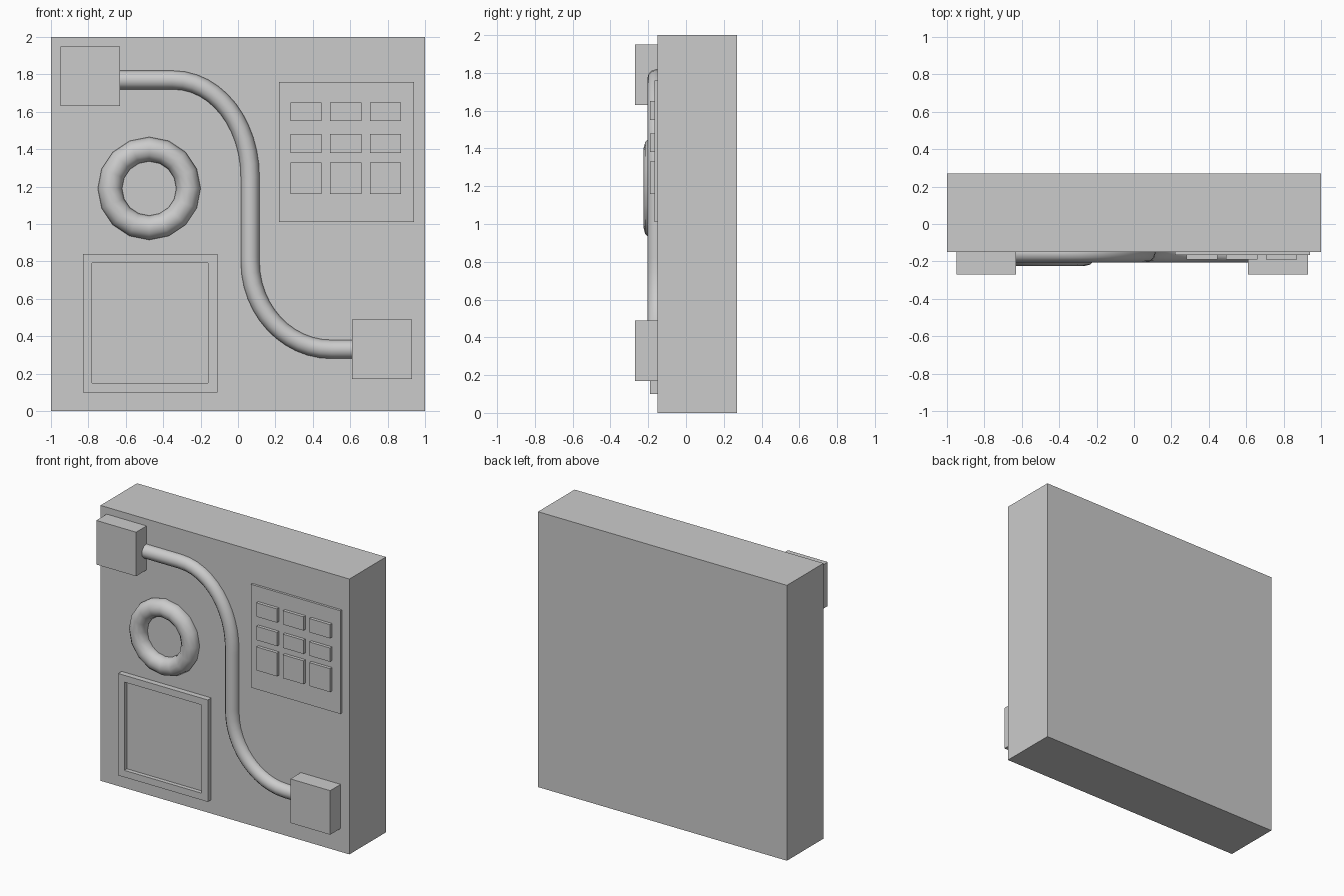
import bpy
import bmesh
import math
from mathutils import Vector

cube = bpy.data.objects.get("Cube")
if cube:
    bpy.data.objects.remove(cube, do_unlink=True)

grey = bpy.data.materials.new("plain grey")
grey.use_nodes = True
grey.diffuse_color = (0.6, 0.6, 0.6, 1)
grey.node_tree.nodes["Principled BSDF"].inputs["Base Color"].default_value = (0.6, 0.6, 0.6, 1)

FACE = -0.15  # y of the wall block's front face


def add_object(name, data):
    obj = bpy.data.objects.new(name, data)
    bpy.context.collection.objects.link(obj)
    data.materials.append(grey)
    return obj


def box(name, x, y, z, border=0, recess=0):
    """Box between the given limits; optionally a recessed field in its front."""
    bm = bmesh.new()
    bmesh.ops.create_cube(bm, size=1)
    for v in bm.verts:
        v.co = Vector(lim[0] + (c + 0.5) * (lim[1] - lim[0])
                      for c, lim in zip(v.co, (x, y, z)))
    bm.normal_update()
    if border:
        front = min(bm.faces, key=lambda f: f.calc_center_median().y)
        bmesh.ops.inset_region(bm, faces=[front], thickness=border)
        # second ring becomes the wall of the recess
        bmesh.ops.inset_region(bm, faces=[front], thickness=0.0001)
        for v in front.verts:
            v.co.y += recess
    mesh = bpy.data.meshes.new(name)
    bm.to_mesh(mesh)
    bm.free()
    return add_object(name, mesh)


# Wall block and the two pipe end boxes
box("wall_block", (-1, 1), (FACE, 0.27), (0, 2))
box("upper_pipe_box", (-0.95, -0.63), (-0.27, FACE), (1.63, 1.95))
box("lower_pipe_box", (0.61, 0.93), (-0.27, FACE), (0.17, 0.49))

# Recessed screen
box("screen_frame", (-0.83, -0.11), (-0.19, FACE), (0.10, 0.84), 0.07, 0.03)

# Keypad plate with a grid of buttons
box("keypad_plate", (0.22, 0.94), (-0.167, FACE), (1.01, 1.76))
for row, z in enumerate([(1.55, 1.65), (1.38, 1.48), (1.16, 1.33)]):
    for col in range(3):
        left = 0.28 + 0.213 * col
        box(f"button_{row + 1}_{col + 1}", (left, left + 0.166), (-0.19, -0.167), z)

# Ring
bpy.ops.mesh.primitive_torus_add(
    major_segments=16, minor_segments=12, major_radius=0.21, minor_radius=0.065,
    location=(-0.475, -0.16, 1.19), rotation=(math.pi / 2, 0, 0))
ring = bpy.context.object
ring.name = "ring"
ring.data.materials.append(grey)
bpy.ops.object.shade_smooth()

# Bent pipe: straight ends, two quarter bends and a vertical run
path = [(-0.70, 1.77), (-0.35, 1.77), (0.065, 1.25), (0.065, 0.80), (0.50, 0.33), (0.70, 0.33)]
curve = bpy.data.curves.new("bent_pipe", "CURVE")
curve.dimensions = "3D"
curve.bevel_depth = 0.05
curve.bevel_resolution = 4
curve.resolution_u = 12
spline = curve.splines.new("BEZIER")
spline.bezier_points.add(len(path) - 1)
for i, (bp, (x, z)) in enumerate(zip(spline.bezier_points, path)):
    bp.handle_left_type = bp.handle_right_type = "FREE"
    bp.co = (x, -0.155, z)
    vertical = i in (2, 3)
    heading = Vector((0, 0, -1)) if vertical else Vector((1, 0, 0))
    reach_in = 0.28 if i == 2 else 0.24 if i == 4 else 0.08
    reach_out = 0.24 if i == 1 else 0.26 if i == 3 else 0.08
    bp.handle_left = bp.co - heading * reach_in
    bp.handle_right = bp.co + heading * reach_out
add_object("bent_pipe", curve)
